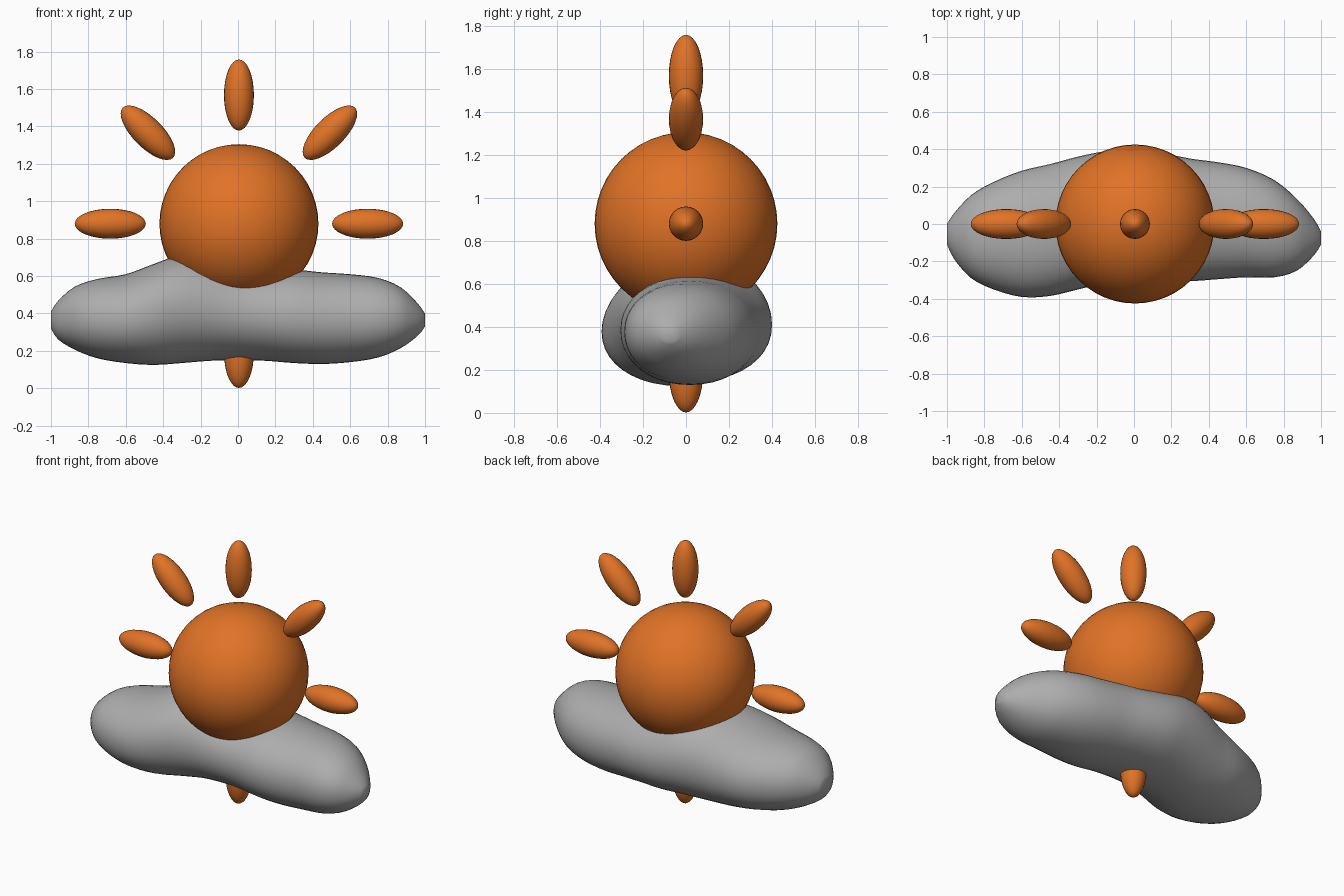
import bpy, bmesh, math
from mathutils import Vector

if "Cube" in bpy.data.objects:
    bpy.data.objects.remove(bpy.data.objects["Cube"])


def material(name, rgb):
    m = bpy.data.materials.new(name)
    m.diffuse_color = (*rgb, 1)
    m.use_nodes = True
    m.node_tree.nodes["Principled BSDF"].inputs["Base Color"].default_value = m.diffuse_color
    return m


orange = material("warm orange", (0.75, 0.17, 0.02))
grey = material("cloud grey", (0.42, 0.42, 0.42))


def ball(name, loc, scale, tilt=0, seg=48, rings=24):
    bpy.ops.mesh.primitive_uv_sphere_add(segments=seg, ring_count=rings,
                                         location=loc, rotation=(0, tilt, 0))
    o = bpy.context.object
    o.name = name
    o.scale = scale
    o.data.materials.append(orange)
    bpy.ops.object.shade_smooth()
    return o


# Sun disc
CX, CZ, R = 0.005, 0.88, 0.425
ball("sun", (CX, 0, CZ), (R, R, R))

# Eight rays around the sun, the lower ones sink into the cloud
for i in range(8):
    a = i * math.pi / 4
    ball(f"ray_{i + 1}", (CX + 0.688 * math.sin(a), 0, CZ + 0.688 * math.cos(a)),
         (0.08, 0.08, 0.19), a, 24, 16)

# Cloud stations: x, front y, back y, bottom z, top z
stations = [
    (-1.00, -0.11, 0.00, 0.32, 0.41),
    (-0.96, -0.19, 0.06, 0.26, 0.47),
    (-0.87, -0.29, 0.155, 0.205, 0.545),
    (-0.75, -0.35, 0.225, 0.16, 0.585),
    (-0.60, -0.39, 0.285, 0.135, 0.61),
    (-0.45, -0.385, 0.32, 0.125, 0.665),
    (-0.30, -0.35, 0.36, 0.135, 0.715),
    (-0.15, -0.315, 0.39, 0.147, 0.71),
    (0.00, -0.295, 0.40, 0.15, 0.665),
    (0.15, -0.295, 0.38, 0.147, 0.64),
    (0.30, -0.305, 0.35, 0.135, 0.635),
    (0.45, -0.295, 0.33, 0.13, 0.62),
    (0.60, -0.285, 0.30, 0.14, 0.61),
    (0.75, -0.285, 0.235, 0.165, 0.59),
    (0.87, -0.25, 0.135, 0.215, 0.54),
    (0.96, -0.17, 0.03, 0.28, 0.455),
    (1.00, -0.11, -0.04, 0.33, 0.40),
]


def spline(p, steps=3):
    """Catmull-Rom points through the stations."""
    p = [Vector(q) for q in p]
    out = []
    for i in range(len(p) - 1):
        a, b, c, d = p[max(i - 1, 0)], p[i], p[i + 1], p[min(i + 2, len(p) - 1)]
        for s in range(steps):
            t = s / steps
            out.append(0.5 * (2 * b + (c - a) * t + (2 * a - 5 * b + 4 * c - d) * t ** 2
                              + (3 * b - a - 3 * c + d) * t ** 3))
    return out + [p[-1]]


# Cloud: rounded oval rings lofted along x
SEG = 40
bm = bmesh.new()
rings = []
for x, y0, y1, z0, z1 in spline(stations):
    ring = []
    for k in range(SEG):
        t = 2 * math.pi * k / SEG
        c, s = math.cos(t), math.sin(t)
        c, s = (math.copysign(abs(v) ** 0.95, v) for v in (c, s))
        ring.append(bm.verts.new((x, (y0 + y1) / 2 + (y1 - y0) / 2 * c,
                                  (z0 + z1) / 2 + (z1 - z0) / 2 * s)))
    rings.append(ring)
for a, b in zip(rings, rings[1:]):
    for k in range(SEG):
        n = (k + 1) % SEG
        bm.faces.new((a[k], a[n], b[n], b[k]))
bm.faces.new(rings[0])
bm.faces.new(rings[-1])
bmesh.ops.recalc_face_normals(bm, faces=bm.faces)
for f in bm.faces:
    f.smooth = True
me = bpy.data.meshes.new("cloud")
bm.to_mesh(me)
bm.free()
me.materials.append(grey)
cloud = bpy.data.objects.new("cloud", me)
bpy.context.collection.objects.link(cloud)
